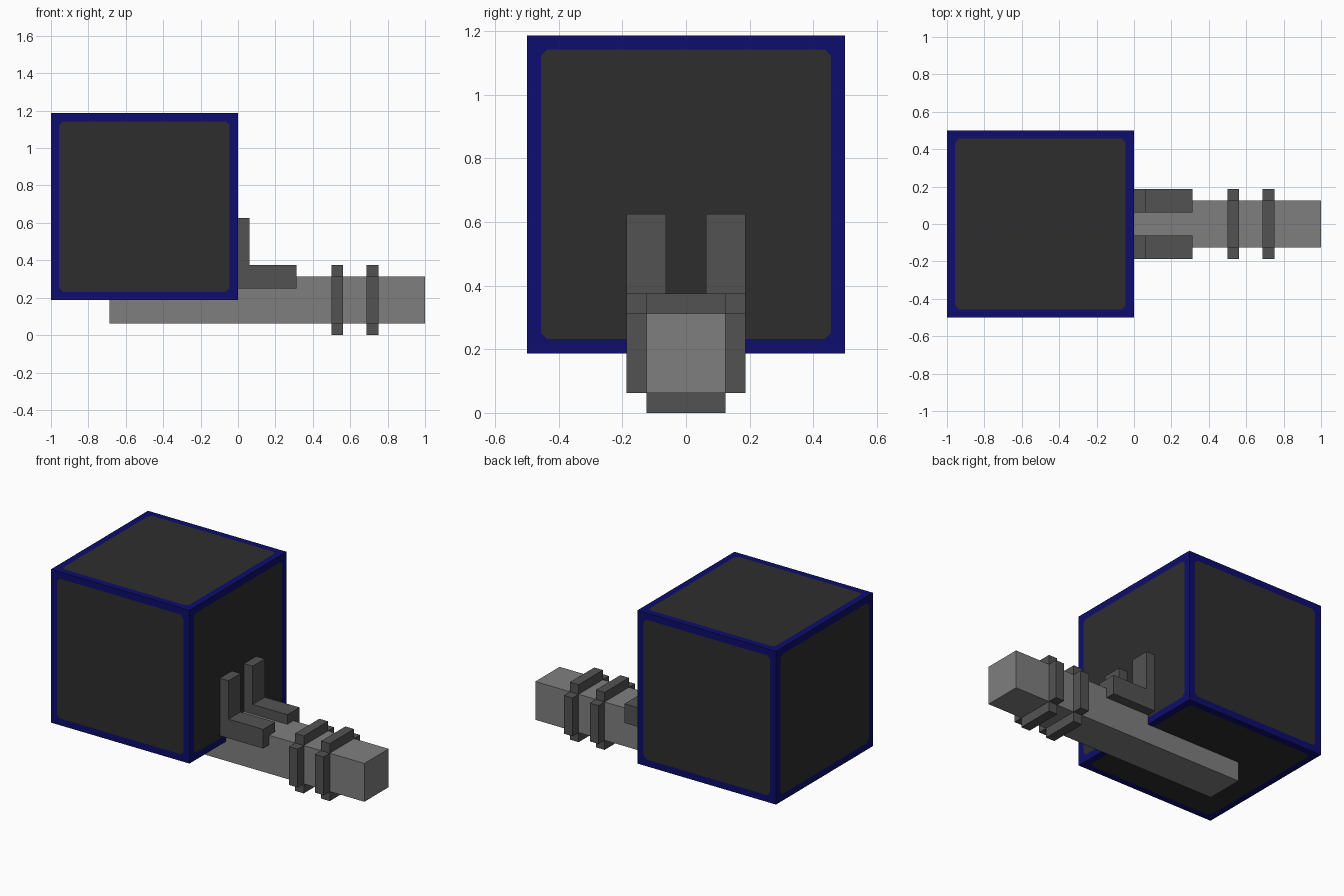
import bpy, bmesh

if "Cube" in bpy.data.objects:
    bpy.data.objects.remove(bpy.data.objects["Cube"])

U = 1 / 16  # base module: every part sits on this step


def material(name, rgb):
    m = bpy.data.materials.new(name)
    m.use_nodes = True
    col = (*rgb, 1)
    m.diffuse_color = col
    bsdf = next(n for n in m.node_tree.nodes if n.type == 'BSDF_PRINCIPLED')
    bsdf.inputs["Base Color"].default_value = col
    return m


BLUE = material("navy_blue", (0.004, 0.004, 0.153))
CHARCOAL = material("charcoal", (0.027, 0.027, 0.027))
LIGHT = material("light_grey", (0.212, 0.212, 0.212))
DARK = material("dark_grey", (0.086, 0.086, 0.086))


def finish(name, bm, *mats):
    bmesh.ops.recalc_face_normals(bm, faces=bm.faces)
    me = bpy.data.meshes.new(name)
    bm.to_mesh(me)
    bm.free()
    for m in mats:
        me.materials.append(m)
    ob = bpy.data.objects.new(name, me)
    bpy.context.collection.objects.link(ob)
    return ob


def add_box(bm, lo, hi):
    verts = bmesh.ops.create_cube(bm, size=1)["verts"]
    for v in verts:
        for i in range(3):
            v.co[i] = lo[i] if v.co[i] < 0 else hi[i]


# Cube body: blue frame with a flush, corner-clipped charcoal panel on each side
bm = bmesh.new()
add_box(bm, (-1, -0.5, 3 * U), (0, 0.5, 1 + 3 * U))
panels = list(bm.faces)
bmesh.ops.inset_individual(bm, faces=panels, thickness=U)
corners = list({v for f in panels for v in f.verts})
bmesh.ops.bevel(bm, geom=corners, offset=0.02, segments=1, affect='VERTICES')
for f in bm.faces:
    f.material_index = 1 if f.calc_area() > 0.5 else 0
finish("cube_body", bm, BLUE, CHARCOAL)

# Beam running under the cube and out to the side
bm = bmesh.new()
add_box(bm, (-11 * U, -2 * U, U), (1, 2 * U, 5 * U))
finish("beam", bm, LIGHT)

# Two collars, each made of four plates around the beam
for name, x in (("inner_collar", 8 * U), ("outer_collar", 11 * U)):
    bm = bmesh.new()
    for z in (0, 5 * U):
        add_box(bm, (x, -2 * U, z), (x + U, 2 * U, z + U))
    for y in (-3 * U, 2 * U):
        add_box(bm, (x, y, U), (x + U, y + U, 5 * U))
    finish(name, bm, DARK)

# L-shaped brackets joining the cube side to the beam
L_PROFILE = [(0, 4), (5, 4), (5, 6), (1, 6), (1, 10), (0, 10)]
for name, y in (("front_bracket", -3 * U), ("back_bracket", U)):
    bm = bmesh.new()
    face = bm.faces.new([bm.verts.new((x * U, y, z * U)) for x, z in L_PROFILE])
    ext = bmesh.ops.extrude_face_region(bm, geom=[face], use_keep_orig=True)["geom"]
    moved = [g for g in ext if isinstance(g, bmesh.types.BMVert)]
    bmesh.ops.translate(bm, verts=moved, vec=(0, 2 * U, 0))
    finish(name, bm, DARK)
